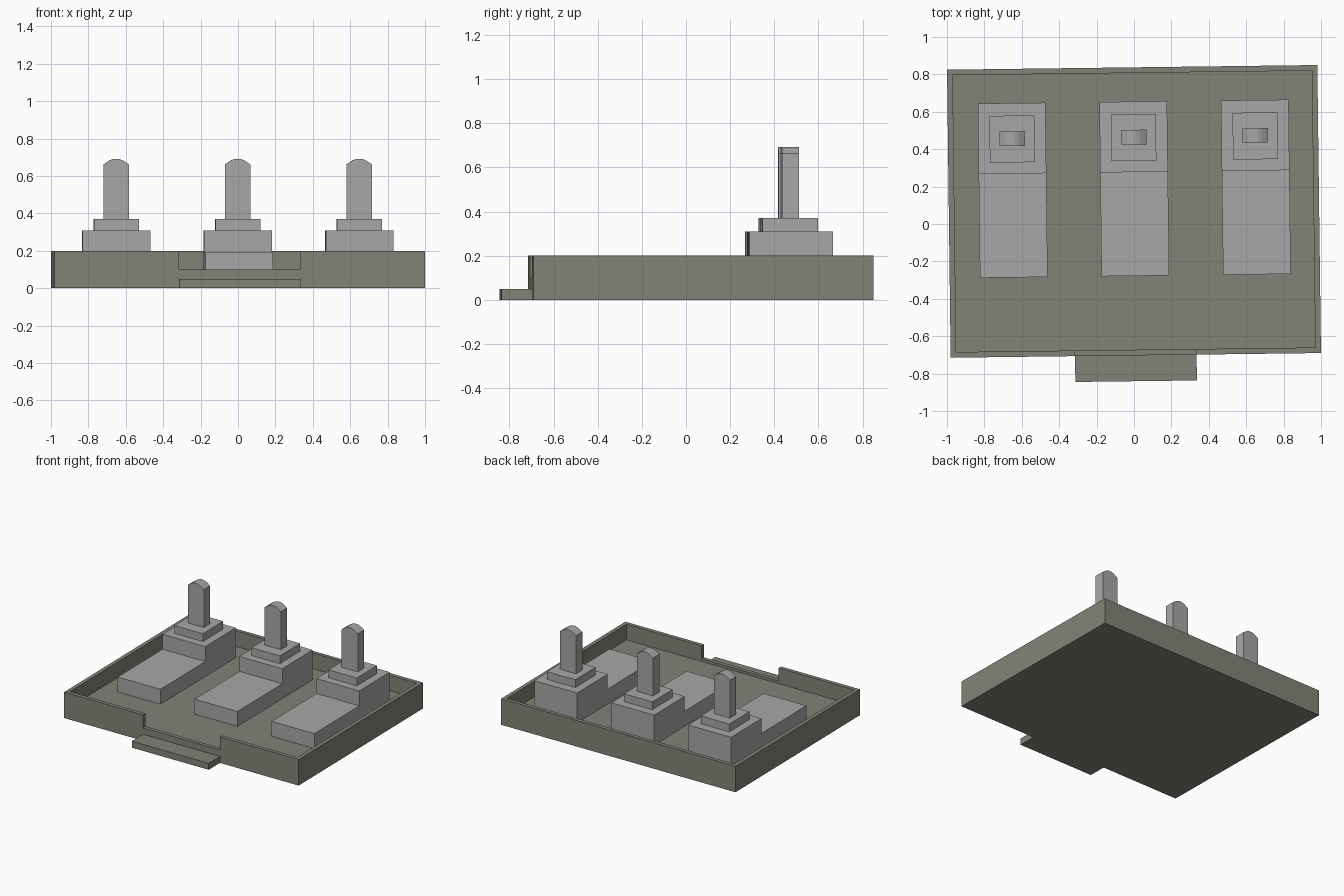
import bpy, bmesh
from mathutils import Matrix

if "Cube" in bpy.data.objects:
    bpy.data.objects.remove(bpy.data.objects["Cube"])

# The whole model is turned very slightly and shifted in y
FRAME = Matrix.Translation((0, 0.0675, 0)) @ Matrix.Rotation(0.0126, 4, 'Z')


def material(name, rgb):
    m = bpy.data.materials.new(name)
    m.diffuse_color = (*rgb, 1)
    m.use_nodes = True
    m.node_tree.nodes["Principled BSDF"].inputs["Base Color"].default_value = m.diffuse_color
    return m


TRAY = material("olive grey", (0.23, 0.225, 0.187))
METAL = material("light grey", (0.39, 0.39, 0.39))


def prism(name, profile, axis, lo, hi, mat):
    """Extrude a closed profile along x (profile y,z) or y (profile x,z)."""
    bm = bmesh.new()
    place = (lambda a, b, t: (t, a, b)) if axis == 'x' else (lambda a, b, t: (a, t, b))
    face = bm.faces.new([bm.verts.new(place(a, b, lo)) for a, b in profile])
    ext = bmesh.ops.extrude_face_region(bm, geom=[face])
    step = place(0, 0, hi - lo)
    bmesh.ops.translate(bm, vec=step,
                        verts=[g for g in ext["geom"] if isinstance(g, bmesh.types.BMVert)])
    bmesh.ops.recalc_face_normals(bm, faces=bm.faces)
    bm.transform(FRAME)
    me = bpy.data.meshes.new(name)
    bm.to_mesh(me)
    bm.free()
    me.materials.append(mat)
    ob = bpy.data.objects.new(name, me)
    bpy.context.collection.objects.link(ob)
    return ob


def box(name, x0, x1, y0, y1, z0, z1, mat):
    return prism(name, [(x0, z0), (x1, z0), (x1, z1), (x0, z1)], 'y', y0, y1, mat)


def cut(target, cutter):
    mod = target.modifiers.new("cut", 'BOOLEAN')
    mod.operation = 'DIFFERENCE'
    mod.solver = 'EXACT'
    mod.object = cutter
    bpy.context.view_layer.objects.active = target
    bpy.ops.object.modifier_apply(modifier=mod.name)
    bpy.data.objects.remove(cutter)


# Shallow tray with a notch in the front wall
tray = box("tray", -0.99, 0.99, -0.77, 0.77, 0, 0.2, TRAY)
cut(tray, box("cavity", -0.96, 0.96, -0.74, 0.74, 0.08, 0.4, TRAY))
cut(tray, box("notch", -0.325, 0.325, -0.85, -0.70, 0.1, 0.4, TRAY))

# Low step in front of the notch
box("front_step", -0.325, 0.325, -0.908, -0.77, 0, 0.05, TRAY)

# Three stepped bases, each with a collar and a rounded post
for side, cx in (("left", -0.647), ("middle", 0.003), ("right", 0.653)):
    prism(side + "_base", [(-0.345, 0.08), (0.587, 0.08), (0.587, 0.31),
                           (0.21, 0.31), (0.21, 0.195), (-0.345, 0.195)],
          'x', cx - 0.181, cx + 0.181, METAL)
    box(side + "_collar", cx - 0.12, cx + 0.12, 0.27, 0.52, 0.31, 0.37, METAL)
    half = [(0.068, 0.37), (0.068, 0.662), (0.035, 0.684), (0.013, 0.692)]
    post = [(cx + x, z) for x, z in half] + [(cx - x, z) for x, z in reversed(half)]
    prism(side + "_post", post, 'y', 0.358, 0.436, METAL)
